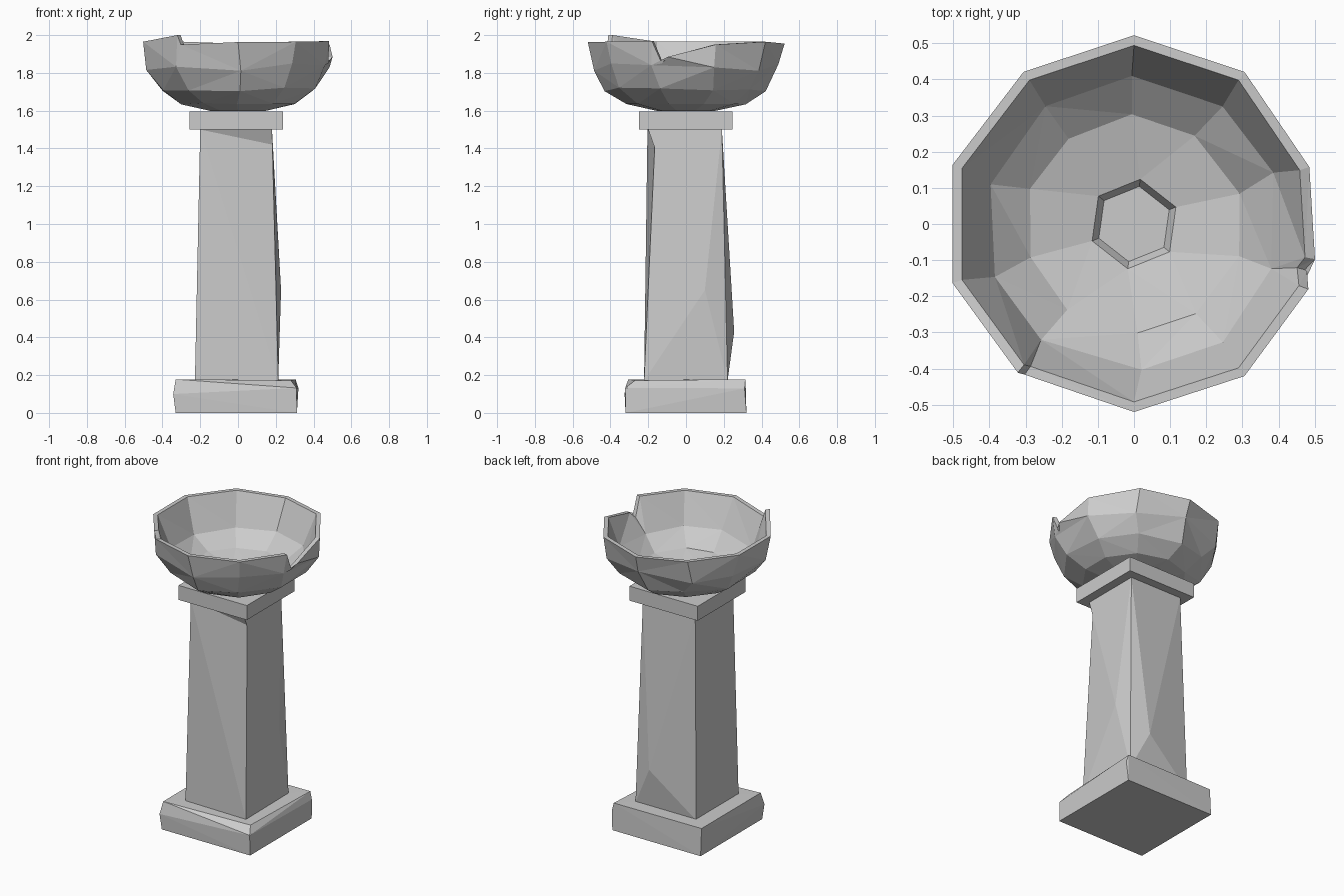
import bpy, bmesh, math, random

if "Cube" in bpy.data.objects:
    bpy.data.objects.remove(bpy.data.objects["Cube"])

random.seed(4)


def finish(bm, name):
    bmesh.ops.recalc_face_normals(bm, faces=bm.faces[:])
    mesh = bpy.data.meshes.new(name)
    bm.to_mesh(mesh)
    bm.free()
    obj = bpy.data.objects.new(name, mesh)
    bpy.context.collection.objects.link(obj)
    return obj


def hull(points):
    bm = bmesh.new()
    for p in points:
        bm.verts.new(p)
    bmesh.ops.convex_hull(bm, input=bm.verts[:])
    return bm


def rect(x0, x1, y0, y1, z):
    return [(x0, y0, z), (x1, y0, z), (x1, y1, z), (x0, y1, z)]


# Plinth: worn slab with a chipped front right corner
finish(hull(rect(-.33, .312, -.32, .32, 0) + [
    (-.33, -.305, .178), (-.33, .31, .178), (.305, .315, .178), (.28, -.27, .172),
    (.31, -.322, .132), (-.343, -.325, .1), (.32, .31, .13)]), "plinth")

# Shaft: tapered block, bulging on two faces
TR = (.18, -.2, 1.5)
BR = (.213, -.222, .17)
bm = hull([(-.228, -.22, .17), BR, (.213, .22, .17), (-.228, .22, .17),
           (-.2, -.204, 1.5), TR, (.18, .19, 1.5), (-.2, .19, 1.5),
           (.228, .1, .65), (.09, .255, .43)])


def near(p):
    return min(bm.verts, key=lambda v: sum((a - b) ** 2 for a, b in zip(v.co, p)))


# Dent in the front right edge, just under the cap
edge = bm.edges.get((near(TR), near(BR)))
if edge:
    _, dent = bmesh.utils.edge_split(edge, near(TR), .06)
    bmesh.ops.triangulate(bm, faces=bm.faces[:])
    dent.co = (.182, -.165, 1.42)
finish(bm, "shaft")

# Cap slab
finish(hull(rect(-.258, .238, -.248, .247, 1.5) + rect(-.258, .238, -.248, .247, 1.595)), "cap")

# Bowl: faceted rings zipped together by angle
bm = bmesh.new()


def ring(r, z, sides, start, wob=0.0):
    out = []
    for k in range(sides):
        a = start + 360 * k / sides + random.uniform(-1, 1) * wob * 250
        rr = r + random.uniform(-1, 1) * wob * .6
        t = math.radians(a)
        out.append((a, bm.verts.new((rr * math.cos(t), rr * math.sin(t),
                                     z + random.uniform(-1, 1) * wob))))
    return out


def rim(inset):
    # angle, radius, height round the broken lip
    lip = [(-90, .52, 1.963), (-54, .52, 1.965), (-20.5, .515, 1.968), (-15, .495, 1.85),
           (-11, .51, 1.885), (18, .51, 1.95), (54, .52, 1.965), (90, .522, 1.955),
           (126, .52, 1.965), (162, .528, 1.965), (198, .528, 1.965),
           (232, .522, 2.0), (234, .515, 1.95)]
    return [(a, bm.verts.new(((r - inset) * math.cos(math.radians(a)),
                              (r - inset) * math.sin(math.radians(a)), z)))
            for a, r, z in lip]


def zipper(A, B):
    i = j = 0
    a = A + [(A[0][0] + 360, A[0][1])]
    b = B + [(B[0][0] + 360, B[0][1])]
    while i < len(A) or j < len(B):
        step_a = j == len(B) or (i < len(A) and
                                 a[i][0] + a[i + 1][0] <= b[j][0] + b[j + 1][0])
        if step_a:
            bm.faces.new((a[i][1], a[i + 1][1], b[j][1]))
            i += 1
        else:
            bm.faces.new((a[i][1], b[j + 1][1], b[j][1]))
            j += 1


rings = [
    ring(.105, 1.598, 6, -98), ring(.15, 1.598, 10, -90),        # underside
    ring(.315, 1.637, 10, -90, .004), ring(.425, 1.715, 10, -90, .012),
    ring(.495, 1.83, 10, -90, .02), rim(0), rim(.028),           # outside and lip
    ring(.405, 1.765, 10, -90, .012), ring(.3, 1.675, 10, -90, .008),
    ring(.125, 1.632, 6, -98)]                                   # inside and drain hole
for A, B in zip(rings, rings[1:] + rings[:1]):
    zipper(A, B)
finish(bm, "bowl")
